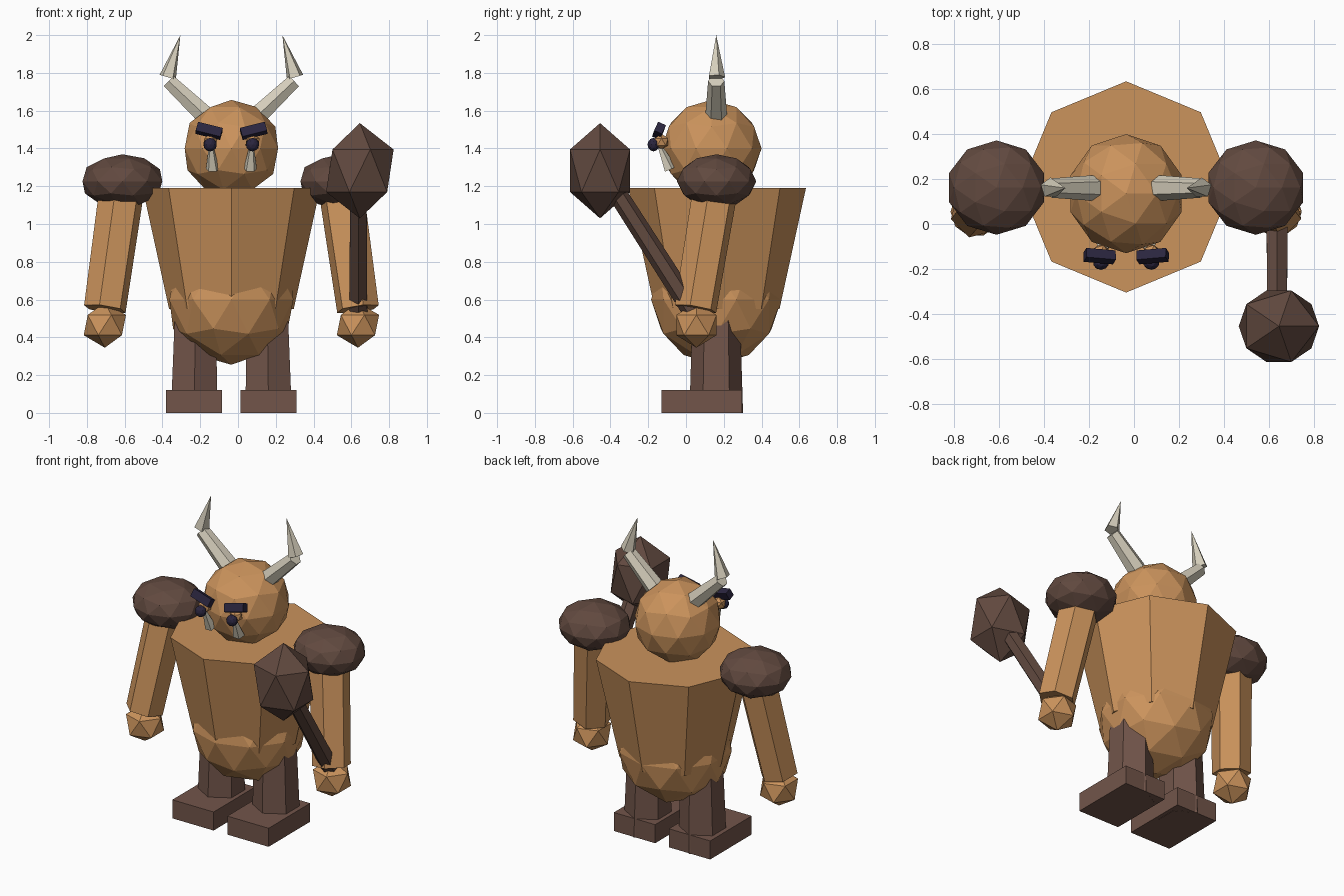
import bpy, bmesh, math
from mathutils import Vector, Matrix, Euler

if "Cube" in bpy.data.objects:
    bpy.data.objects.remove(bpy.data.objects["Cube"], do_unlink=True)

CX, CY = -0.035, 0.16  # body axis


def material(name, r, g, b):
    lin = [((c / 255 + 0.055) / 1.055) ** 2.4 for c in (r, g, b)] + [1]
    m = bpy.data.materials.new(name)
    m.use_nodes = True
    m.diffuse_color = lin
    m.node_tree.nodes["Principled BSDF"].inputs["Base Color"].default_value = lin
    return m


skin = material("tan skin", 203, 147, 92)
fur = material("dark brown", 97, 73, 63)
hide = material("leg brown", 114, 85, 74)
bone = material("bone", 214, 207, 188)
navy = material("dark navy", 42, 37, 62)


def finish(name, bm, mat, matrix):
    bmesh.ops.transform(bm, matrix=matrix, verts=bm.verts)
    bmesh.ops.recalc_face_normals(bm, faces=bm.faces)
    mesh = bpy.data.meshes.new(name)
    bm.to_mesh(mesh)
    bm.free()
    mesh.materials.append(mat)
    ob = bpy.data.objects.new(name, mesh)
    bpy.context.collection.objects.link(ob)
    return ob


def ball(name, at, size, mat, level=2):
    bm = bmesh.new()
    bmesh.ops.create_icosphere(bm, subdivisions=level, radius=1)
    finish(name, bm, mat, Matrix.LocRotScale(Vector(at), None, Vector(size)))


def limb(name, start, end, r1, r2, sides, mat, roll=0):
    """Tapered prism from start to end."""
    a, b = Vector(start), Vector(end)
    axis = b - a
    bm = bmesh.new()
    bmesh.ops.create_cone(bm, cap_ends=True, segments=sides, radius1=r1,
                          radius2=r2, depth=axis.length)
    if r2 == 0:
        bmesh.ops.remove_doubles(bm, verts=bm.verts, dist=1e-4)
    turn = Vector((0, 0, 1)).rotation_difference(axis).to_matrix().to_4x4()
    spin = Matrix.Rotation(math.radians(roll), 4, "Z")
    finish(name, bm, mat, Matrix.Translation((a + b) / 2) @ turn @ spin)


def box(name, at, size, mat, rot=(0, 0, 0)):
    bm = bmesh.new()
    bmesh.ops.create_cube(bm, size=1)
    angles = Euler([math.radians(v) for v in rot])
    finish(name, bm, mat, Matrix.LocRotScale(Vector(at), angles, Vector(size)))


# Body and head
limb("torso", (CX, CY + 0.005, 0.55), (CX, CY + 0.005, 1.19), 0.33, 0.47, 8, skin)
ball("belly", (CX, CY, 0.6), (0.345,) * 3, skin)
ball("head", (CX, 0.135, 1.4), (0.26, 0.265, 0.257), skin)

for side, s in (("left", 1), ("right", -1)):
    def at(x, y, z):
        return (CX + s * x, y, z)

    # Legs and feet
    limb(side + "_leg", at(0.197, CY, 0), at(0.19, CY, 0.55), 0.142, 0.125, 6, hide)
    box(side + "_foot", at(0.197, 0.083, 0.06), (0.296, 0.425, 0.12), hide)

    # Arms, hands and shoulder pads
    limb(side + "_arm", at(0.67, 0.05, 0.55), at(0.585, 0.15, 1.15),
         0.115, 0.122, 6, skin, roll=s * 15)
    ball(side + "_hand", at(0.67, 0.055, 0.465), (0.125, 0.125, 0.12), skin, 1)
    ball(side + "_shoulder", at(0.577, 0.162, 1.226), (0.222, 0.21, 0.143), fur)

    # Horns
    limb(side + "_horn_base", at(0.147, CY, 1.582), at(0.332, CY, 1.757),
         0.057, 0.043, 6, bone)
    limb(side + "_horn_tip", at(0.337, CY, 1.777), at(0.27, CY, 2.0),
         0.047, 0, 5, bone)

    # Face
    box(side + "_brow", at(0.118, -0.143, 1.493), (0.135, 0.045, 0.052), navy,
        (-25, -s * 14, s * 5))
    ball(side + "_eye_socket", at(0.112, -0.13, 1.435), (0.042,) * 3, skin, 1)
    ball(side + "_eye", at(0.112, -0.172, 1.42), (0.036, 0.032, 0.036), navy)
    limb(side + "_tusk", at(0.1, -0.085, 1.29), at(0.108, -0.145, 1.425),
         0.036, 0.01, 5, bone)

# Club held in the left hand
limb("club_handle", (0.637, 0.06, 0.5), (0.637, -0.42, 1.25), 0.055, 0.05, 6, fur)
ball("club_head", (0.645, -0.455, 1.282), (0.2, 0.187, 0.252), fur, 1)
